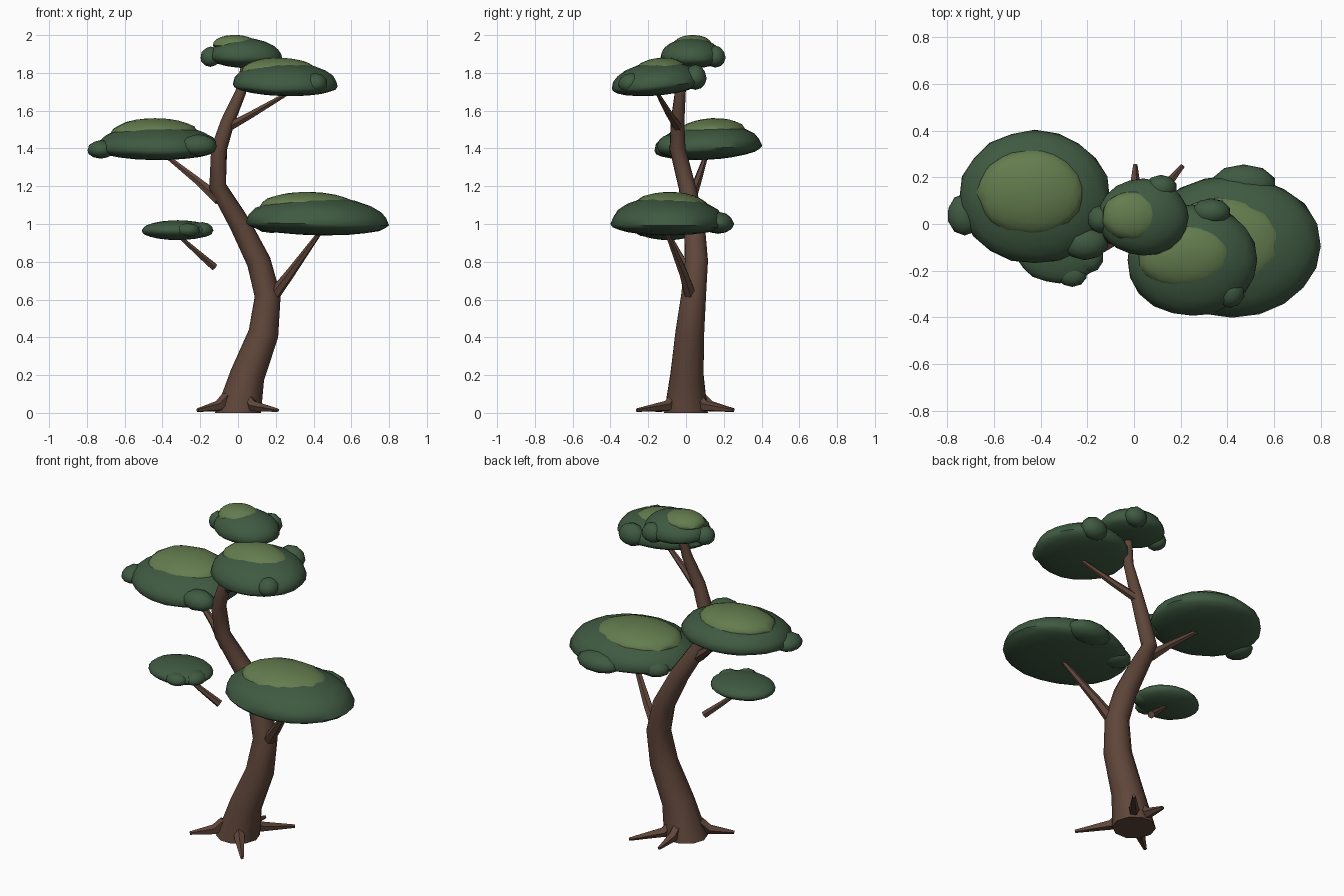
import bpy, bmesh, math, random
from mathutils import Vector

random.seed(4)


def material(name, rgb):
    m = bpy.data.materials.new(name)
    m.diffuse_color = (*rgb, 1)
    return m


BARK = material("brown bark", (0.115, 0.061, 0.042))
DARK = material("dark green leaves", (0.050, 0.102, 0.054))
LIGHT = material("light green leaves", (0.127, 0.202, 0.077))


def finish(bm, name, mats, angle):
    bmesh.ops.recalc_face_normals(bm, faces=bm.faces)
    me = bpy.data.meshes.new(name)
    bm.to_mesh(me)
    bm.free()
    for m in mats:
        me.materials.append(m)
    me.shade_smooth()
    me.set_sharp_from_angle(angle=math.radians(angle))
    ob = bpy.data.objects.new(name, me)
    bpy.context.collection.objects.link(ob)
    return ob


def tube(name, points, sides, flat_start=False, angle=40):
    """Tapered tube through (x, y, z, radius) points."""
    bm = bmesh.new()
    pos = [Vector(p[:3]) for p in points]
    rings = []
    side = None
    for i, p in enumerate(points):
        t = (pos[min(i + 1, len(pos) - 1)] - pos[max(i - 1, 0)]).normalized()
        if i == 0 and flat_start:
            t = Vector((0, 0, 1))
        if side is None:
            side = Vector((1, 0, 0)) if abs(t.x) < 0.6 else Vector((0, 1, 0))
        side = (side - t * side.dot(t)).normalized()
        other = t.cross(side)
        ring = []
        for k in range(sides):
            a = 2 * math.pi * k / sides
            ring.append(bm.verts.new(pos[i] + p[3] * (side * math.cos(a) + other * math.sin(a))))
        rings.append(ring)
    for a, b in zip(rings, rings[1:]):
        for k in range(sides):
            n = (k + 1) % sides
            bm.faces.new((a[k], a[n], b[n], b[k]))
    bm.faces.new(rings[0])
    bm.faces.new(rings[-1])
    return finish(bm, name, [BARK], angle)


def blob(bm, c, r, down, sub, mat, tilt=(0, 0), noise=0.015):
    """Ellipsoid with its own depth below the middle, tilted by shearing."""
    verts = bmesh.ops.create_icosphere(bm, subdivisions=sub, radius=1)["verts"]
    for v in verts:
        k = 1 + random.uniform(-noise, noise)
        x, y = v.co.x * r[0] * k, v.co.y * r[1] * k
        z = v.co.z * (r[2] if v.co.z > 0 else down) + tilt[0] * x + tilt[1] * y
        v.co = Vector(c) + Vector((x, y, z))
    for f in {f for v in verts for f in v.link_faces}:
        f.material_index = mat


def pad(name, c, r, down, lumps, cap=None, tilt=(0, 0)):
    bm = bmesh.new()
    blob(bm, c, r, down, 3, 0, tilt)
    for l in lumps:
        blob(bm, l[:3], l[3:], l[5] * 0.8, 2, 0)
    if cap:
        blob(bm, cap[:3], cap[3:], 0.03, 3, 1, tilt, 0.03)
    return finish(bm, name, [DARK, LIGHT], 40)


# Trunk
tube("trunk", [
    (0, 0, 0, 0.122), (0.05, 0.005, 0.2, 0.092), (0.135, 0.02, 0.42, 0.08),
    (0.157, 0.04, 0.62, 0.069), (0.11, 0.055, 0.8, 0.064), (0.01, 0.045, 1.0, 0.056),
    (-0.108, 0.005, 1.2, 0.046), (-0.1, -0.045, 1.4, 0.043), (-0.055, -0.045, 1.54, 0.037),
    (0.015, -0.03, 1.7, 0.029), (0.04, 0.0, 1.86, 0.02)], 10, True)

# Branches
tube("lower_right_branch", [(0.17, 0.03, 0.6, 0.036), (0.27, -0.01, 0.73, 0.026),
                            (0.43, -0.1, 0.95, 0.012)], 6)
tube("left_branch", [(-0.1, 0.02, 1.13, 0.034), (-0.21, 0.06, 1.225, 0.022),
                     (-0.38, 0.105, 1.36, 0.012)], 6)
tube("upper_right_branch", [(-0.055, -0.04, 1.51, 0.026), (0.08, -0.09, 1.585, 0.02),
                            (0.26, -0.15, 1.69, 0.011)], 6)
tube("small_left_branch", [(-0.125, 0.0, 0.772, 0.022), (-0.21, -0.04, 0.845, 0.017),
                           (-0.31, -0.085, 0.935, 0.01)], 6)

# Roots
for i, (x, y) in enumerate([(0.21, 0.25), (0.005, 0.255), (-0.215, -0.16), (0.21, -0.26)]):
    d = Vector((x, y, 0))
    u = d.normalized()
    a, b = u * 0.075, u * 0.13
    tube(f"root_{i + 1}", [(a.x, a.y, 0.085, 0.03), (b.x, b.y, 0.035, 0.03),
                           (x, y, 0.014, 0.01)], 5, False, 30)

# Foliage pads: centre, radii, depth below, lumps, light cap, tilt
pad("lower_right_foliage", (0.42, -0.095, 1.0), (0.38, 0.305, 0.15), 0.06,
    [(0.47, 0.17, 1.0, 0.14, 0.085, 0.065), (0.18, 0.05, 1.0, 0.1, 0.08, 0.06)],
    (0.38, -0.085, 1.09, 0.26, 0.2, 0.08), (-0.02, 0))
pad("left_foliage", (-0.425, 0.115, 1.4), (0.325, 0.285, 0.13), 0.06,
    [(-0.725, 0.04, 1.39, 0.075, 0.09, 0.055), (-0.21, -0.08, 1.41, 0.1, 0.075, 0.065)],
    (-0.44, 0.135, 1.48, 0.23, 0.185, 0.08), (0, 0.05))
pad("upper_right_foliage", (0.25, -0.155, 1.735), (0.28, 0.24, 0.125), 0.055,
    [(0.33, 0.05, 1.77, 0.085, 0.06, 0.075), (0.41, -0.29, 1.74, 0.065, 0.07, 0.06)],
    (0.22, -0.14, 1.81, 0.2, 0.14, 0.07), (-0.02, 0.08))
pad("top_foliage", (0.04, 0.03, 1.88), (0.195, 0.165, 0.105), 0.055,
    [(0.115, 0.155, 1.88, 0.07, 0.055, 0.065), (-0.145, 0.02, 1.88, 0.055, 0.06, 0.06)],
    (-0.01, 0.035, 1.943, 0.125, 0.105, 0.058), (-0.03, 0))
pad("small_left_foliage", (-0.32, -0.095, 0.965), (0.192, 0.16, 0.055), 0.05,
    [(-0.265, -0.215, 0.965, 0.065, 0.055, 0.04), (-0.19, -0.14, 0.965, 0.06, 0.07, 0.045)])
